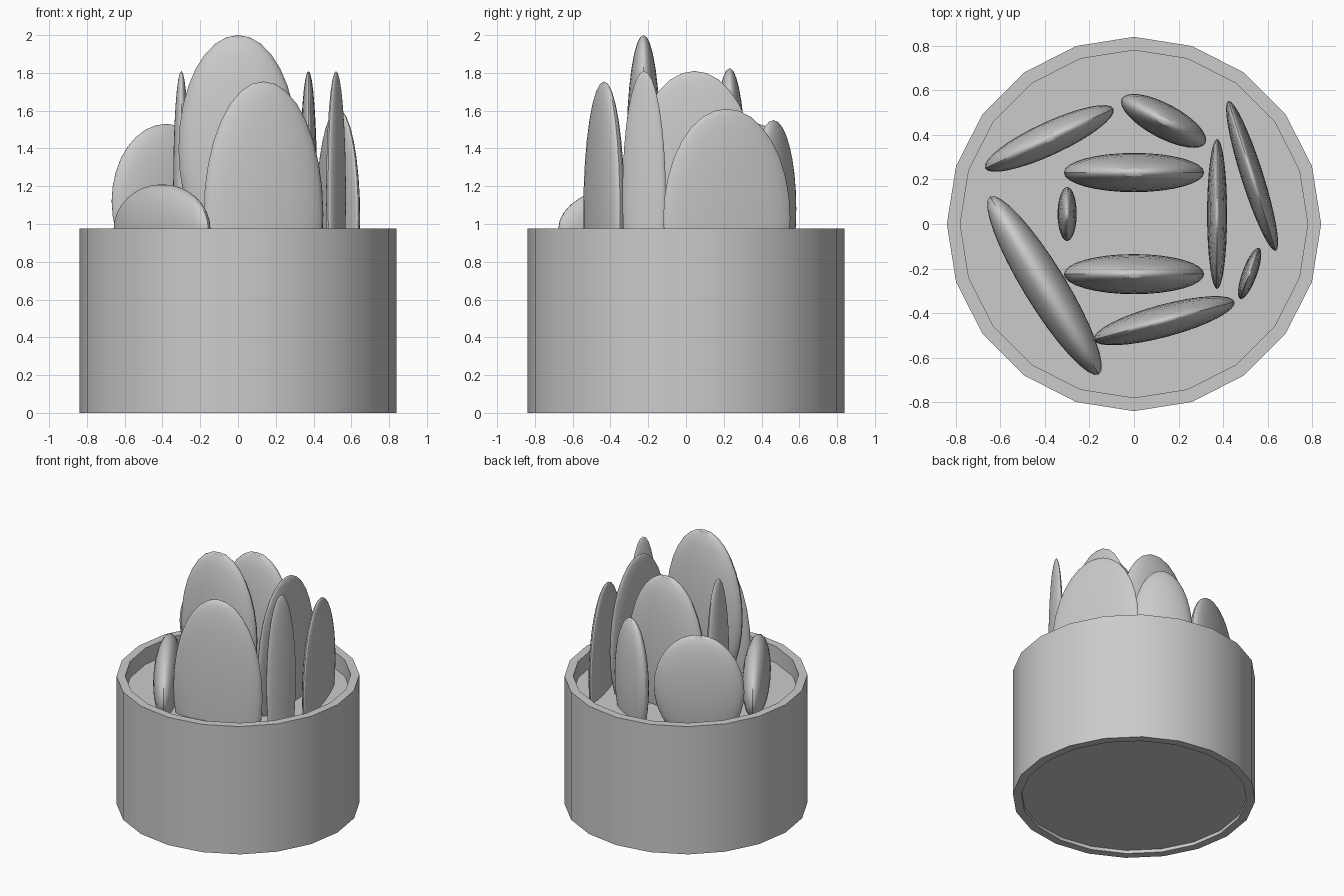
import bpy, bmesh
from math import radians, sin, cos, tau

if "Cube" in bpy.data.objects:
    bpy.data.objects.remove(bpy.data.objects["Cube"])

SIDES = 20


def add_mesh(name, bm):
    bmesh.ops.recalc_face_normals(bm, faces=bm.faces[:])
    mesh = bpy.data.meshes.new(name)
    bm.to_mesh(mesh)
    bm.free()
    obj = bpy.data.objects.new(name, mesh)
    bpy.context.collection.objects.link(obj)
    bpy.ops.object.select_all(action='DESELECT')
    obj.select_set(True)
    bpy.context.view_layer.objects.active = obj
    bpy.ops.object.shade_smooth_by_angle(angle=radians(30))
    return obj


# Pot: open 20-sided ring with a rectangular wall section
bm = bmesh.new()
section = [(0.84, 0), (0.84, 0.975), (0.78, 0.975), (0.78, 0)]
rings = [[bm.verts.new((r * cos(i * tau / SIDES), r * sin(i * tau / SIDES), z))
          for i in range(SIDES)] for r, z in section]
for k in range(4):
    a, b = rings[k], rings[(k + 1) % 4]
    for i in range(SIDES):
        j = (i + 1) % SIDES
        bm.faces.new((a[i], a[j], b[j], b[i]))
add_mesh("pot", bm)

# Soil: solid plug, recessed at the top and slightly at the bottom
bm = bmesh.new()
rings = [[bm.verts.new((0.78 * cos(i * tau / SIDES), 0.78 * sin(i * tau / SIDES), z))
          for i in range(SIDES)] for z in (0.025, 0.85)]
bm.faces.new(rings[0])
bm.faces.new(rings[1])
for i in range(SIDES):
    j = (i + 1) % SIDES
    bm.faces.new((rings[0][i], rings[0][j], rings[1][j], rings[1][i]))
add_mesh("soil", bm)

# Cactus pads: flattened ellipsoids
# name: x, y, z centre, half length, half thickness, half height, yaw in degrees
pads = {
    "inner_pad_front": (0, -0.225, 1.40, 0.315, 0.090, 0.60, 0),
    "inner_pad_back": (0, 0.231, 1.225, 0.315, 0.088, 0.60, 0),
    "inner_pad_right": (0.373, 0.045, 1.20, 0.337, 0.045, 0.61, 90),
    "inner_pad_left": (-0.30, 0.045, 1.20, 0.121, 0.043, 0.61, 90),
    "outer_pad_front": (0.135, -0.434, 1.05, 0.328, 0.073, 0.705, 15),
    "outer_pad_front_left": (-0.402, -0.276, 0.97, 0.468, 0.095, 0.24, -58.5),
    "outer_pad_back_left": (-0.38, 0.384, 1.12, 0.318, 0.074, 0.41, 24.9),
    "outer_pad_back": (0.133, 0.463, 1.08, 0.213, 0.077, 0.47, -28),
    "outer_pad_right": (0.530, 0.216, 1.03, 0.353, 0.050, 0.58, -72.4),
    "outer_pad_small": (0.519, -0.222, 1.15, 0.122, 0.033, 0.66, 69.8),
}
for name, (x, y, z, length, thick, height, yaw) in pads.items():
    bm = bmesh.new()
    bmesh.ops.create_uvsphere(bm, u_segments=32, v_segments=16, radius=1)
    bmesh.ops.scale(bm, vec=(length, thick, height), verts=bm.verts[:])
    pad = add_mesh(name, bm)
    for poly in pad.data.polygons:
        poly.use_smooth = True
    pad.location = (x, y, z)
    pad.rotation_euler.z = radians(yaw)
